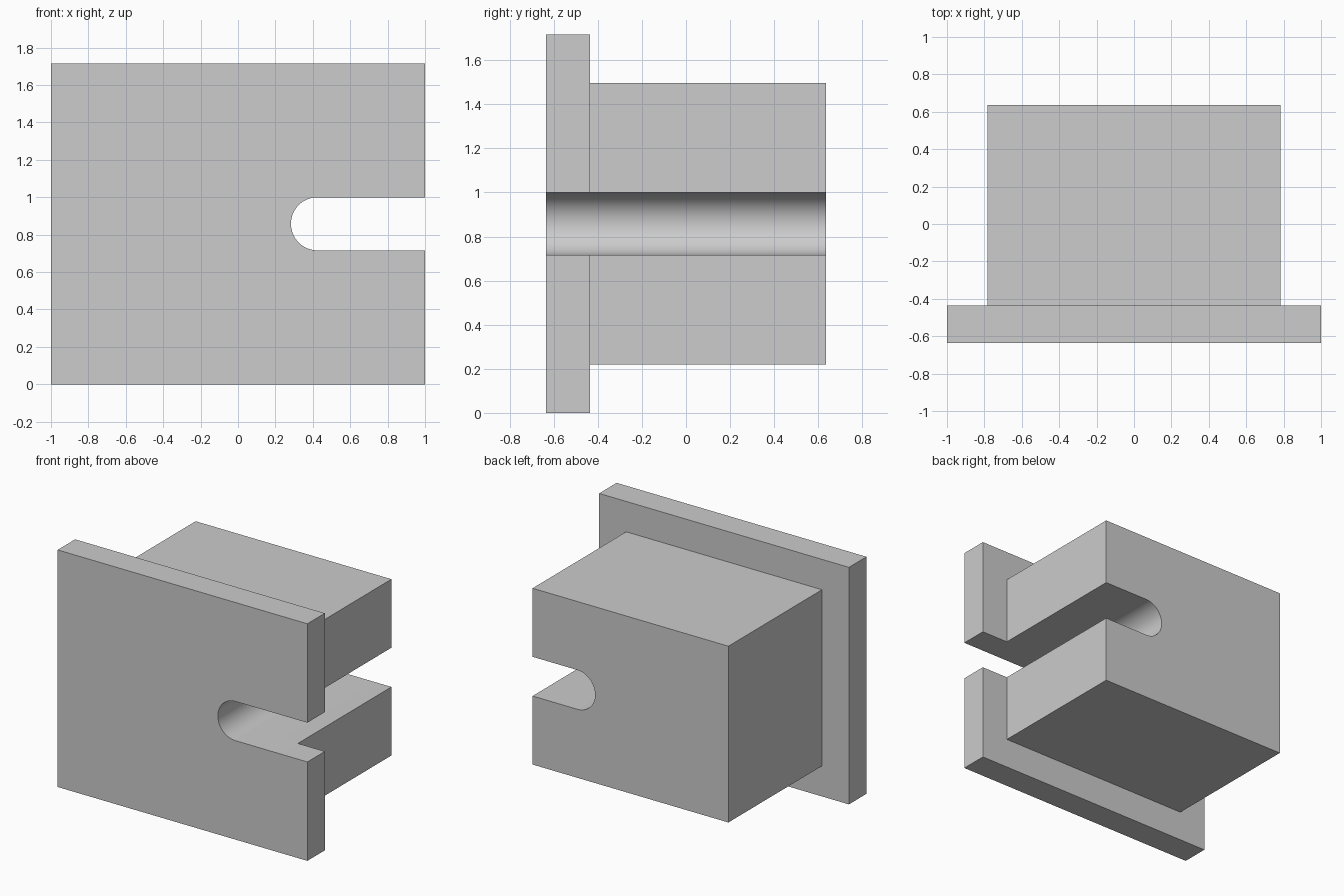
import bpy
import bmesh
from math import cos, sin, pi

cube = bpy.data.objects.get("Cube")
if cube:
    bpy.data.objects.remove(cube, do_unlink=True)

# One plain grey for the whole body
GREY = (0.604, 0.604, 0.604, 1)
grey = bpy.data.materials.new("light_grey")
grey.use_nodes = True
grey.diffuse_color = GREY
grey.node_tree.nodes["Principled BSDF"].inputs["Base Color"].default_value = GREY

MID_Z = 0.858
SLOT_X, SLOT_R, ARC_STEPS = 0.425, 0.142, 32


def slotted_slab(name, half_width, half_height, y_front, y_back, front_cap=True):
    """Rectangle with a round-ended slot open on the +x side, extruded along y."""
    lo, hi = MID_Z - half_height, MID_Z + half_height
    outline = [(half_width, hi), (-half_width, hi), (-half_width, lo), (half_width, lo),
               (half_width, MID_Z - SLOT_R)]
    for i in range(ARC_STEPS + 1):
        a = -pi / 2 - pi * i / ARC_STEPS
        outline.append((SLOT_X + SLOT_R * cos(a), MID_Z + SLOT_R * sin(a)))
    outline.append((half_width, MID_Z + SLOT_R))

    bm = bmesh.new()
    front = bm.faces.new([bm.verts.new((x, y_front, z)) for x, z in outline])
    ext = bmesh.ops.extrude_face_region(bm, geom=[front], use_keep_orig=True)
    moved = [v for v in ext["geom"] if isinstance(v, bmesh.types.BMVert)]
    bmesh.ops.translate(bm, verts=moved, vec=(0, y_back - y_front, 0))
    bmesh.ops.recalc_face_normals(bm, faces=bm.faces)
    if not front_cap:
        hidden = [f for f in bm.faces if all(abs(v.co.y - y_front) < 1e-5 for v in f.verts)]
        bmesh.ops.delete(bm, geom=hidden, context="FACES_ONLY")

    mesh = bpy.data.meshes.new(name)
    bm.to_mesh(mesh)
    bm.free()
    mesh.materials.append(grey)
    obj = bpy.data.objects.new(name, mesh)
    bpy.context.collection.objects.link(obj)

    # Smooth slot end, sharp corners
    bpy.ops.object.select_all(action="DESELECT")
    obj.select_set(True)
    bpy.context.view_layer.objects.active = obj
    bpy.ops.object.shade_smooth_by_angle(angle=pi / 6)
    return obj


# Wide front flange, and the block behind it sharing the same slot
slotted_slab("front_flange", 1.0, 0.858, -0.635, -0.435)
slotted_slab("rear_block", 0.784, 0.638, -0.435, 0.635, front_cap=False)
